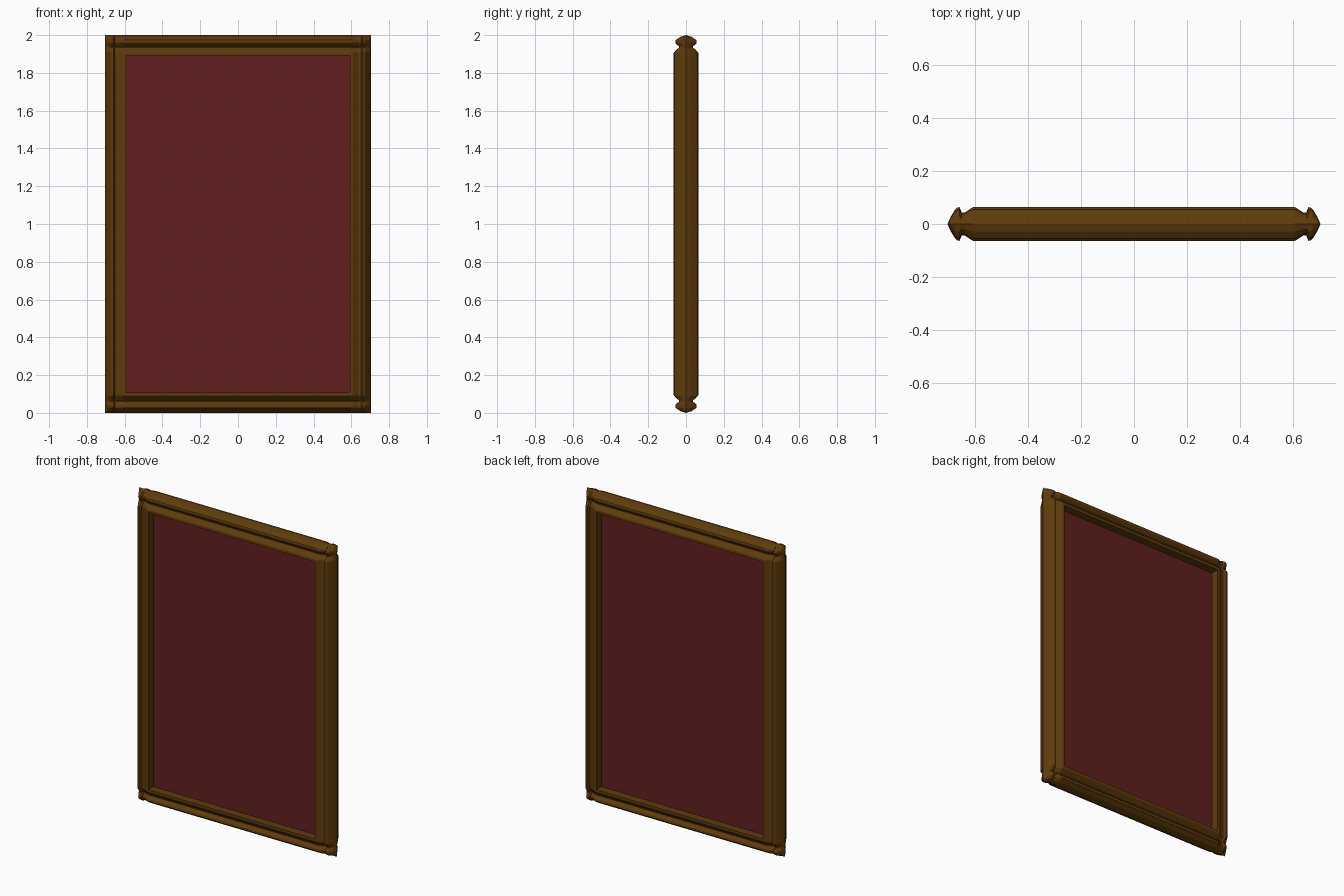
import bpy, bmesh

if "Cube" in bpy.data.objects:
    bpy.data.objects.remove(bpy.data.objects["Cube"])

def material(name, rgb):
    m = bpy.data.materials.new(name)
    m.diffuse_color = (*rgb, 1)
    m.use_nodes = True
    m.node_tree.nodes["Principled BSDF"].inputs["Base Color"].default_value = m.diffuse_color
    return m

wood = material("brown_wood", (0.115, 0.045, 0.0033))
red = material("dark_red", (0.12, 0.0135, 0.0135))

def add_object(name, bm, mat):
    bmesh.ops.recalc_face_normals(bm, faces=bm.faces)
    me = bpy.data.meshes.new(name)
    bm.to_mesh(me)
    bm.free()
    me.materials.append(mat)
    ob = bpy.data.objects.new(name, me)
    bpy.context.collection.objects.link(ob)
    return ob

HX, HZ = 0.705, 1.0   # half width and half height
DEPTH = 0.065         # half depth of the moulding crest

# Moulding steps: (inset from the outer edge, depth from the middle plane);
# the last step is the edge of the opening
rail_steps = [(0, 0), (0.009, 0.029), (0.026, 0.054), (0.034, 0.057),
              (0.043, 0.055), (0.060, 0.037), (0.066, 0.037),
              (0.090, 0.063), (0.095, 0.065), (0.109, 0.065)]
stile_steps = [(0, 0), (0.012, 0.027), (0.029, 0.055), (0.036, 0.062),
               (0.046, 0.064), (0.053, 0.044), (0.066, 0.044),
               (0.095, 0.063), (0.101, 0.065), (0.112, 0.065)]

def lines(steps, half):
    """Grid positions across the whole width, mirrored, with depth factors."""
    left = [(d - half, y / DEPTH) for d, y in steps]
    return left + [(-u, f) for u, f in reversed(left)]

# Frame: front and back grids whose moulding steps cross at the corners
xs, zs = lines(stile_steps, HX), lines(rail_steps, HZ)
mx, mz = len(xs) // 2 - 1, len(zs) // 2 - 1     # cell index of the opening
bm = bmesh.new()
for side in (-1, 1):
    grid = [[bm.verts.new((x, side * DEPTH * fx * fz, HZ + z)) for z, fz in zs]
            for x, fx in xs]
    for i in range(len(xs) - 1):
        for j in range(len(zs) - 1):
            if (i, j) != (mx, mz):
                bm.faces.new((grid[i][j], grid[i + 1][j],
                              grid[i + 1][j + 1], grid[i][j + 1]))
    hole = [grid[mx][mz], grid[mx + 1][mz],
            grid[mx + 1][mz + 1], grid[mx][mz + 1]]
    if side == -1:
        front_hole = hole
# Inner walls of the opening
for k in range(4):
    j = (k + 1) % 4
    bm.faces.new((front_hole[k], front_hole[j], hole[j], hole[k]))
bmesh.ops.remove_doubles(bm, verts=bm.verts, dist=0.0001)
add_object("frame", bm, wood)

# Recessed panel visible from both sides
bm = bmesh.new()
bmesh.ops.create_cube(bm, size=1)
for v in bm.verts:
    v.co = (v.co.x * 2 * (HX - 0.111), v.co.y * 0.026,
            HZ + v.co.z * 2 * (HZ - 0.108))
add_object("panel", bm, red)
